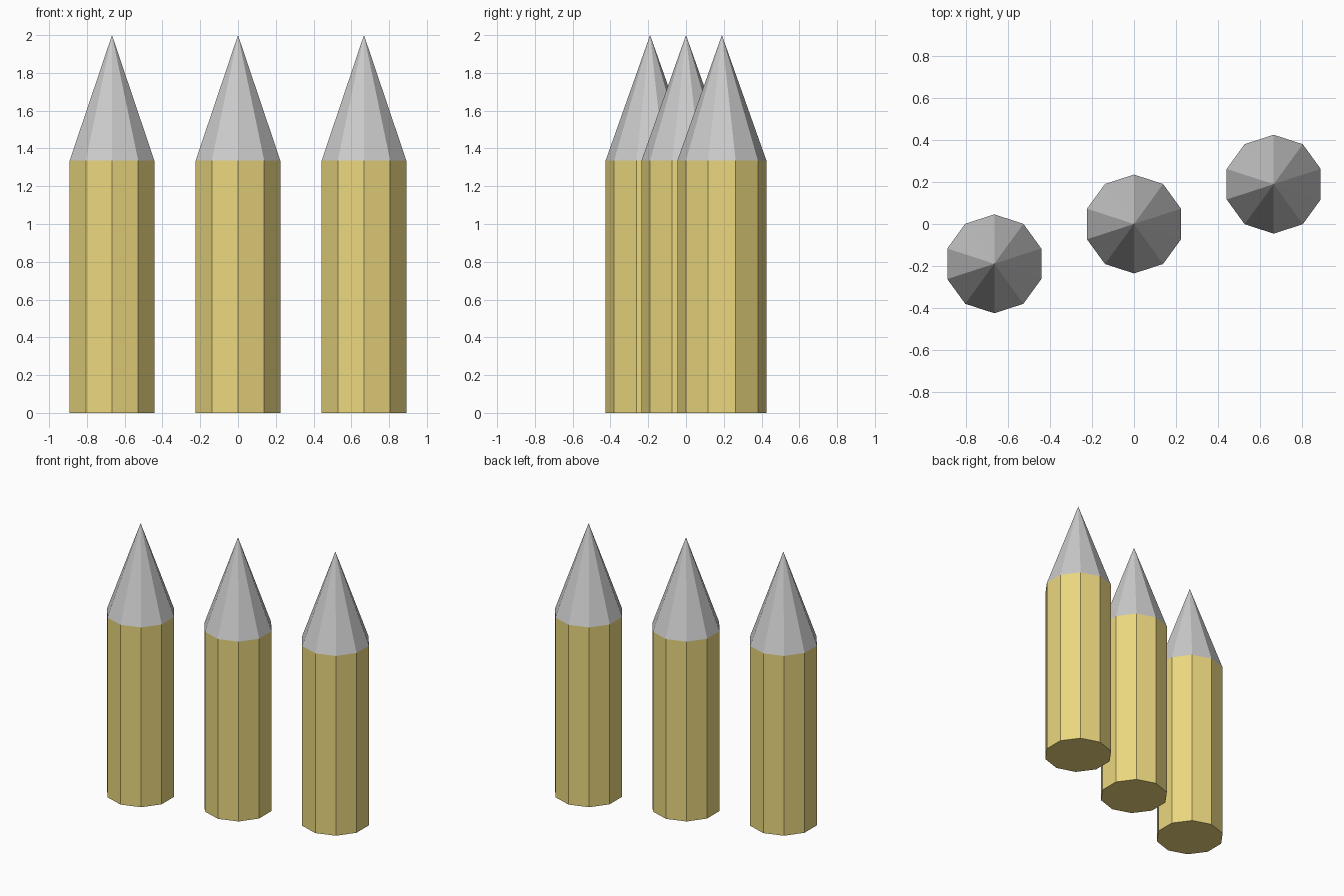
import bpy

if "Cube" in bpy.data.objects:
    bpy.data.objects.remove(bpy.data.objects["Cube"])

SIDES, RADIUS = 10, 0.236
BODY_TOP, TIP_TOP = 1.335, 2.0
SPACING = (0.667, 0.19)

yellow = bpy.data.materials.new("yellow_paint")
yellow.diffuse_color = (0.83, 0.68, 0.21, 1)
yellow.use_nodes = True
yellow.node_tree.nodes["Principled BSDF"].inputs["Base Color"].default_value = yellow.diffuse_color


def add_stake(name, x, y):
    # ten-sided shaft, with a corner pointing front and back
    bpy.ops.mesh.primitive_cylinder_add(
        vertices=SIDES, radius=RADIUS, depth=BODY_TOP,
        location=(x, y, BODY_TOP / 2))
    body = bpy.context.object
    body.name = name + "_shaft"
    body.data.materials.append(yellow)

    # pointed tip, flush with the shaft
    height = TIP_TOP - BODY_TOP
    bpy.ops.mesh.primitive_cone_add(
        vertices=SIDES, radius1=RADIUS, radius2=0, depth=height,
        location=(x, y, BODY_TOP + height / 2))
    bpy.context.object.name = name + "_tip"


# diagonal row of three
for name, step in (("left", -1), ("middle", 0), ("right", 1)):
    add_stake(name, step * SPACING[0], step * SPACING[1])
